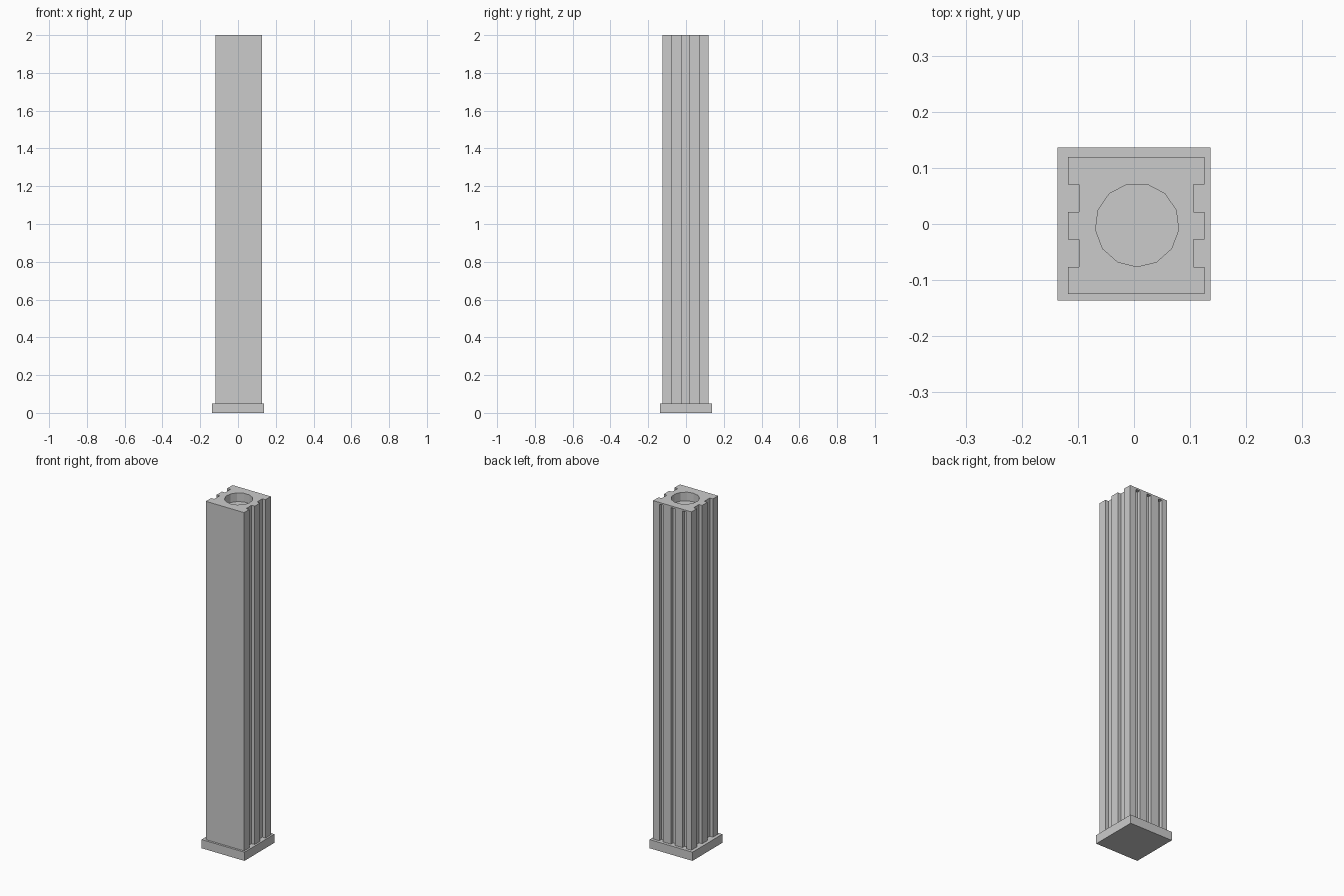
import bpy, bmesh, math
from mathutils import Matrix

if "Cube" in bpy.data.objects:
    bpy.data.objects.remove(bpy.data.objects["Cube"])

CX, CY = 0.004, -0.0025      # the shaft sits slightly off the plinth centre
HALF, BASE_H, TOP = 0.122, 0.05, 2.0


def finish(name, bm):
    bmesh.ops.recalc_face_normals(bm, faces=bm.faces)
    mesh = bpy.data.meshes.new(name)
    bm.to_mesh(mesh)
    bm.free()
    obj = bpy.data.objects.new(name, mesh)
    bpy.context.collection.objects.link(obj)
    return obj


def prism(name, outline, z0, z1):
    """Extrude a 2D outline from z0 to z1."""
    bm = bmesh.new()
    face = bm.faces.new([bm.verts.new((x, y, z0)) for x, y in outline])
    grown = bmesh.ops.extrude_face_region(bm, geom=[face], use_keep_orig=True)
    verts = [g for g in grown["geom"] if isinstance(g, bmesh.types.BMVert)]
    bmesh.ops.translate(bm, verts=verts, vec=(0, 0, z1 - z0))
    return finish(name, bm)


def rect(x0, x1, y0, y1):
    return [(x0, y0), (x1, y0), (x1, y1), (x0, y1)]


def cut(target, cutter):
    cutter.hide_render = True
    cutter.hide_viewport = False
    cutter.display_type = 'WIRE'
    mod = target.modifiers.new(cutter.name, 'BOOLEAN')
    mod.operation = 'DIFFERENCE'
    mod.solver = 'EXACT'
    mod.object = cutter
    bpy.context.view_layer.objects.active = target
    bpy.ops.object.modifier_apply(modifier=mod.name)
    bpy.data.objects.remove(cutter, do_unlink=True)


# Plinth
prism("plinth", rect(-0.1365, 0.1365, -0.1365, 0.1365), 0, BASE_H)

# Shaft profile: two wide grooves down each side, plain front
inner = HALF - 0.02
right = [(HALF, -HALF)]
for lo, hi in ((-0.074, -0.025), (0.024, 0.073)):
    right += [(HALF, lo), (inner, lo), (inner, hi), (HALF, hi)]
right.append((HALF, HALF))
left = [(-x, y) for x, y in reversed(right)]
shaft = prism("shaft", [(x + CX, y + CY) for x, y in right + left], BASE_H, TOP)

# Three narrow back grooves, closed just below the top
back = CY + HALF
for i in (-1, 0, 1):
    x = 0.074 * i
    cut(shaft, prism("back_groove_cutter",
                     rect(x - 0.0125, x + 0.0125, back - 0.02, back + 0.02),
                     BASE_H - 0.01, TOP - 0.01))

# Thirteen-sided round socket in the top
angles = [-math.pi / 2 + 2 * math.pi * k / 13 for k in range(13)]
cut(shaft, prism("socket_cutter",
                 [(0.0055 + 0.0745 * math.cos(a), -0.0017 + 0.0745 * math.sin(a)) for a in angles],
                 TOP - 0.05, TOP + 0.05))
